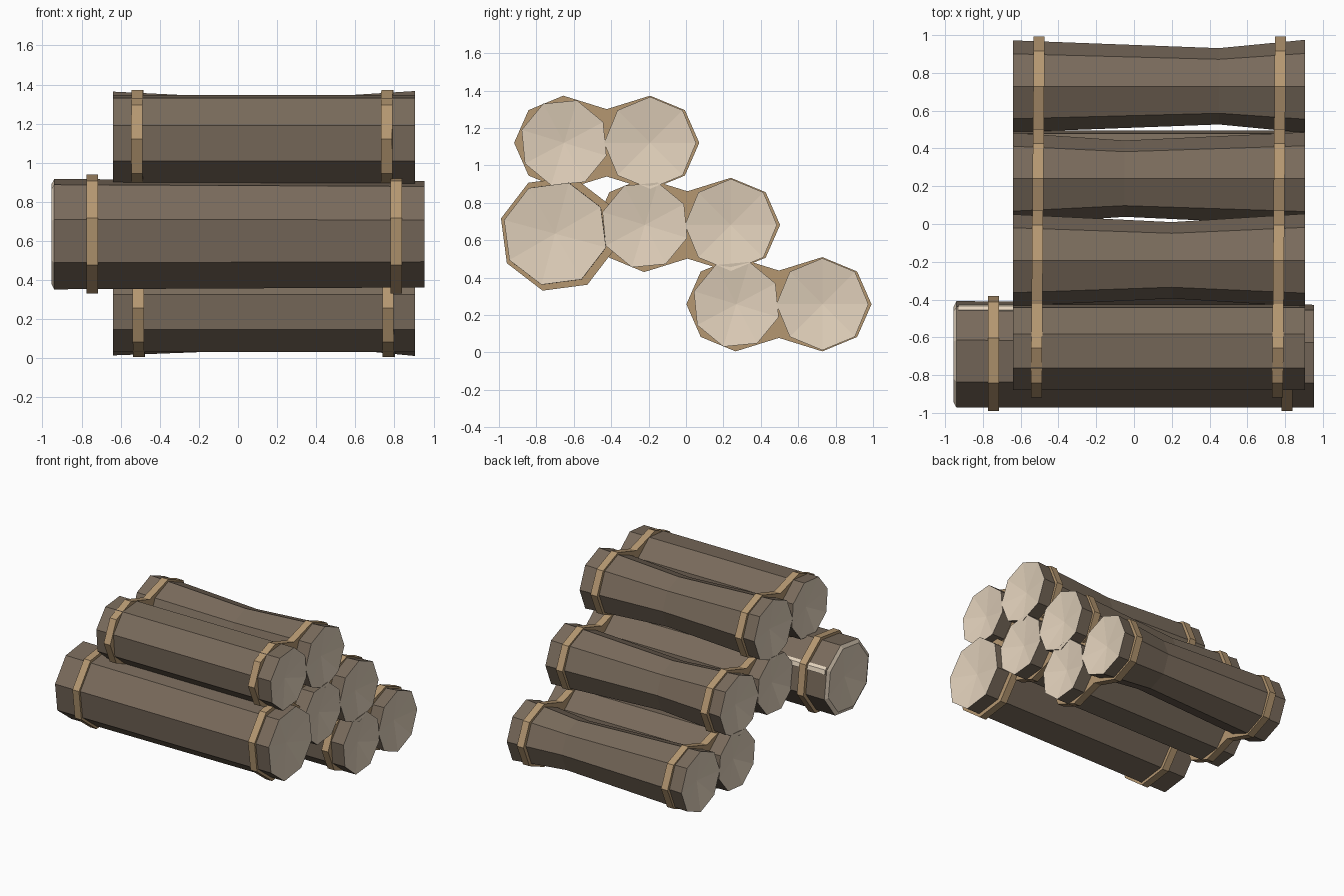
import bpy, bmesh, math

if "Cube" in bpy.data.objects:
    bpy.data.objects.remove(bpy.data.objects["Cube"])


def material(name, rgb):
    m = bpy.data.materials.new(name)
    m.diffuse_color = (*rgb, 1)
    m.use_nodes = True
    m.node_tree.nodes["Principled BSDF"].inputs["Base Color"].default_value = m.diffuse_color
    return m


BARK = material("brown_bark", (0.19, 0.145, 0.105))
WOOD = material("pale_cut_wood", (0.76, 0.64, 0.50))
ROPE = material("tan_strap", (0.46, 0.31, 0.165))


def finish(name, bm, mats):
    bmesh.ops.recalc_face_normals(bm, faces=bm.faces)
    me = bpy.data.meshes.new(name)
    bm.to_mesh(me)
    bm.free()
    for m in mats:
        me.materials.append(m)
    ob = bpy.data.objects.new(name, me)
    bpy.context.collection.objects.link(ob)
    return ob


def log(name, rings, turn, dish=0.035):
    """Eight-sided log. rings = (x, y, z, radius); dished cut ends."""
    bm = bmesh.new()
    loops = []
    for x, y, z, r in rings:
        loop = []
        for i in range(8):
            a = math.radians(turn + 45 * i)
            loop.append(bm.verts.new((x, y + r * math.cos(a), z + r * math.sin(a))))
        loops.append(loop)
    for a, b in zip(loops, loops[1:]):
        for i in range(8):
            j = (i + 1) % 8
            bm.faces.new((a[i], a[j], b[j], b[i]))
    for (x, y, z, r), loop, s in ((rings[0], loops[0], 1), (rings[-1], loops[-1], -1)):
        c = bm.verts.new((x + s * dish, y, z))
        for i in range(8):
            f = bm.faces.new((loop[i], loop[(i + 1) % 8], c))
            f.material_index = 1
    return finish(name, bm, (BARK, WOOD))


def strap(name, outline, x, width=0.058, lean=0.0):
    """Flat band cut from a (y, z) outline."""
    bm = bmesh.new()
    a, b = ([bm.verts.new((x + s * width / 2 + lean * y, y, z)) for y, z in outline]
            for s in (-1, 1))
    bm.faces.new(a)
    bm.faces.new(b)
    n = len(a)
    for i in range(n):
        j = (i + 1) % n
        bm.faces.new((a[i], a[j], b[j], b[i]))
    return finish(name, bm, (ROPE,))


# Outline of the strap round two logs, relative to the pair centre
quarter = [(0.495, 0.0), (0.418, 0.175), (0.232, 0.252), (0.0, 0.18)]
top_half = quarter + [(-y, z) for y, z in reversed(quarter[:-1])]
pair_outline = top_half + [(y, -z) for y, z in reversed(top_half[1:-1])]

# Three strapped pairs of logs, stepping up towards the front
for tier, cy, cz, pinch in (("bottom", 0.497, 0.258, 0.45),
                            ("middle", 0.008, 0.682, -0.05),
                            ("top", -0.424, 1.121, 0.20)):
    yl, yr = cy - 0.228, cy + 0.232
    log(tier + "_front_log", [(-0.64, yl, cz, 0.237), (0.905, yl, cz, 0.237)], 28)
    log(tier + "_back_log", [(-0.64, yr, cz, 0.243), (pinch, yr, cz, 0.202),
                             (0.905, yr, cz, 0.246)], 0)
    for side, x in (("left", -0.51), ("right", 0.767)):
        strap(f"{tier}_{side}_strap", [(cy + y, cz + z) for y, z in pair_outline],
              x, lean=0.008)

# Large single log at the front, with a bevelled left end
big = log("large_log", [(-0.955, -0.69, 0.635, 0.262), (-0.94, -0.69, 0.635, 0.292),
                        (0.953, -0.70, 0.635, 0.282)], 30)
for f in big.data.polygons:
    if f.center.x < -0.945 and len(f.vertices) == 4:
        f.material_index = 1
ring = [(-0.685 + 0.315 * math.cos(math.radians(30 + 45 * i)),
         0.635 + 0.315 * math.sin(math.radians(30 + 45 * i))) for i in range(8)]
for side, x in (("left", -0.745), ("right", 0.81)):
    strap(f"large_{side}_strap", ring, x)

# Strip of bare wood along the upper back edge of the large log
bm = bmesh.new()
edge_y, edge_z = -0.69 + 0.292 * math.cos(math.radians(30)), 0.635 + 0.292 * 0.5
prof = [(-0.018, 0.018), (0.003, 0.004), (0.012, -0.03), (0.0, -0.03), (-0.03, 0.01)]
a, b = ([bm.verts.new((x, edge_y + y, edge_z + z)) for y, z in prof] for x in (-0.93, -0.45))
bm.faces.new(a)
bm.faces.new(b)
for i in range(5):
    bm.faces.new((a[i], a[(i + 1) % 5], b[(i + 1) % 5], b[i]))
finish("bare_wood_strip", bm, (WOOD,))
